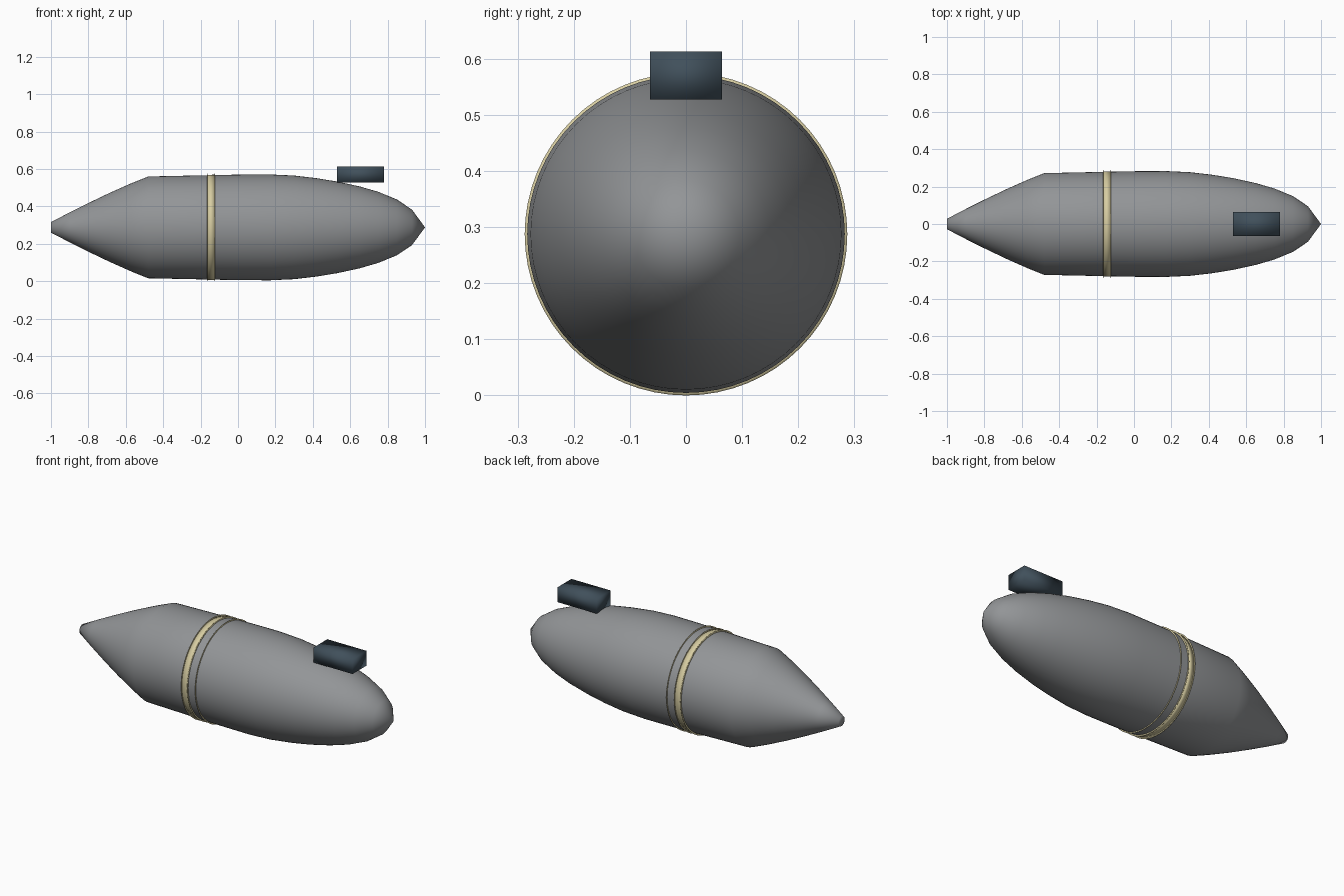
import bpy, bmesh, math

if "Cube" in bpy.data.objects:
    bpy.data.objects.remove(bpy.data.objects["Cube"])

CZ = 0.2875     # height of the long axis
SEG = 64


def material(name, rgb):
    m = bpy.data.materials.new(name)
    m.diffuse_color = (*rgb, 1)
    m.use_nodes = True
    m.node_tree.nodes["Principled BSDF"].inputs["Base Color"].default_value = m.diffuse_color
    return m


GREY = material("hull grey", (0.29, 0.30, 0.31))
CREAM = material("band cream", (0.68, 0.61, 0.36))
SLATE = material("dark slate", (0.052, 0.08, 0.105))


def add_object(name, bm, mat):
    bmesh.ops.recalc_face_normals(bm, faces=bm.faces)
    mesh = bpy.data.meshes.new(name)
    bm.to_mesh(mesh)
    bm.free()
    mesh.materials.append(mat)
    mesh.polygons.foreach_set("use_smooth", [True] * len(mesh.polygons))
    ob = bpy.data.objects.new(name, mesh)
    bpy.context.collection.objects.link(ob)
    return ob


def revolve(name, profile, mat, closed=False):
    """Turn (x, radius) points around the long axis."""
    bm = bmesh.new()
    rings = []
    for x, r in profile:
        if r == 0:
            rings.append([bm.verts.new((x, 0, CZ))] * SEG)
        else:
            rings.append([bm.verts.new((x, r * math.cos(2 * math.pi * i / SEG),
                                        CZ + r * math.sin(2 * math.pi * i / SEG)))
                          for i in range(SEG)])
    pairs = list(zip(rings, rings[1:]))
    if closed:
        pairs.append((rings[-1], rings[0]))
    for a, b in pairs:
        for i in range(SEG):
            j = (i + 1) % SEG
            bm.faces.new(list(dict.fromkeys((a[i], a[j], b[j], b[i]))))
    return add_object(name, bm, mat)


# Hull: blunt tail, tail cone, barrel and rounded nose with a pointed tip
hull = [(-1, 0), (-1, 0.028), (-0.9, 0.08), (-0.8, 0.130), (-0.685, 0.185),
        (-0.57, 0.236), (-0.48, 0.272), (-0.15, 0.279), (0.0, 0.282), (0.17, 0.283),
        (0.3, 0.277), (0.42, 0.263), (0.53, 0.245), (0.65, 0.219), (0.75, 0.190),
        (0.85, 0.149), (0.93, 0.095), (1, 0)]
revolve("hull", hull, GREY)

# Painted band around the barrel
revolve("band", [(-0.164, 0.276), (-0.164, 0.281), (-0.126, 0.2815), (-0.126, 0.276)],
        CREAM, closed=True)

# Thin raised rims beside the band
for n, x in enumerate((-0.165, -0.125, -0.075)):
    w = 0.0008
    revolve(f"rim_{n + 1}", [(x - w, 0.275), (x - w, 0.2875), (x + w, 0.2875), (x + w, 0.275)],
            CREAM, closed=True)

# Block mounted above the nose
bm = bmesh.new()
bmesh.ops.create_cube(bm, size=1)
for v in bm.verts:
    v.co = (0.655 + v.co.x * 0.252, v.co.y * 0.128, 0.570 + v.co.z * 0.086)
add_object("top_block", bm, SLATE)
